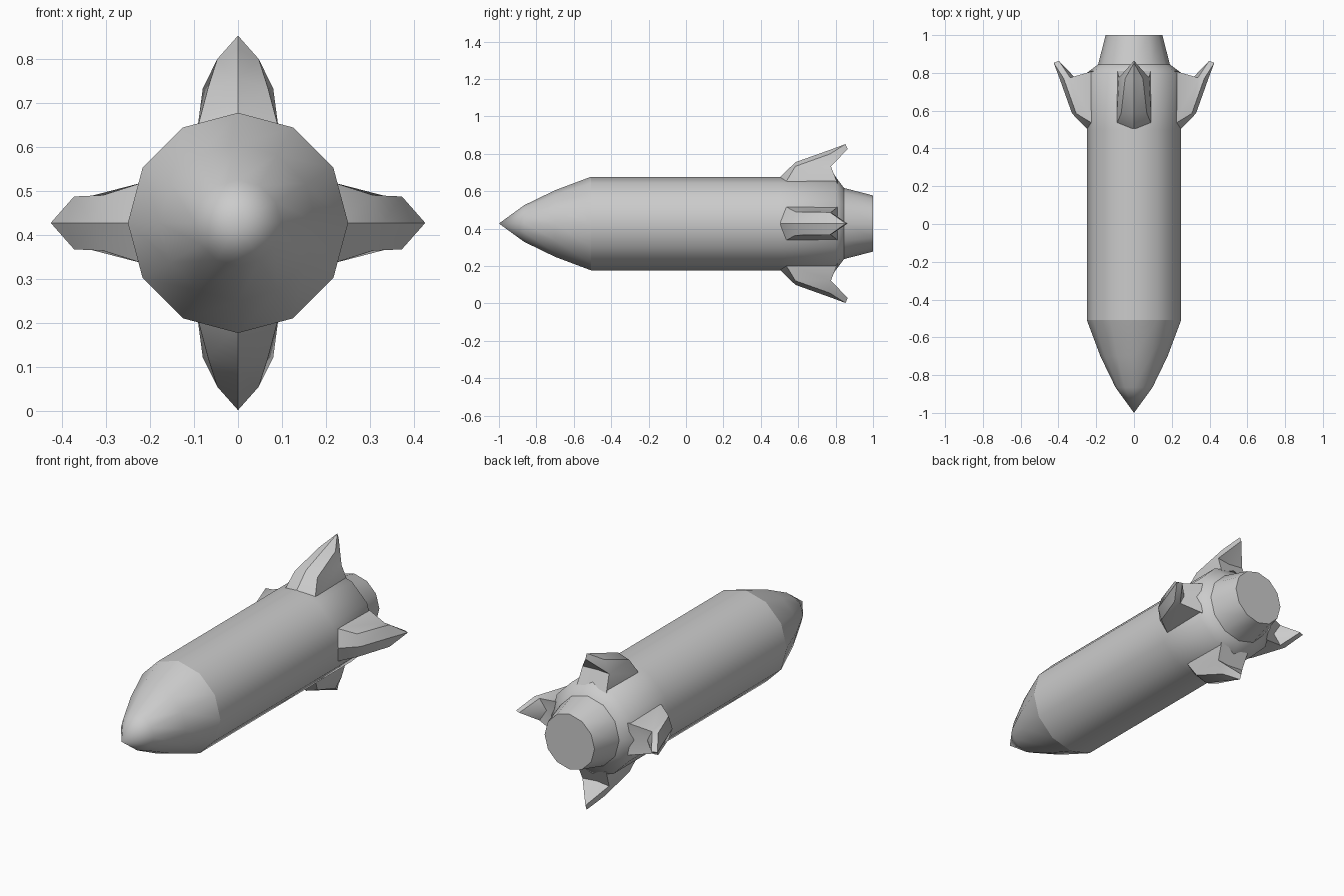
import bpy, bmesh
from math import sin, cos, pi, radians
from mathutils import Matrix, Vector

if "Cube" in bpy.data.objects:
    bpy.data.objects.remove(bpy.data.objects["Cube"])

AXIS_Z = 0.427
SIDES = 12


def finish(name, bm, angle):
    bmesh.ops.recalc_face_normals(bm, faces=bm.faces)
    mesh = bpy.data.meshes.new(name)
    bm.to_mesh(mesh)
    bm.free()
    ob = bpy.data.objects.new(name, mesh)
    bpy.context.collection.objects.link(ob)
    bpy.ops.object.select_all(action='DESELECT')
    bpy.context.view_layer.objects.active = ob
    ob.select_set(True)
    bpy.ops.object.shade_smooth_by_angle(angle=radians(angle))
    return ob


def lathe(name, profile, angle, cap_end=False):
    """Revolve (y, radius) points around the long axis."""
    bm = bmesh.new()
    rings = []
    for y, r in profile:
        if r == 0:
            rings.append([bm.verts.new((0, y, AXIS_Z))] * SIDES)
        else:
            rings.append([bm.verts.new((r * sin(2 * pi * i / SIDES), y,
                                        AXIS_Z + r * cos(2 * pi * i / SIDES)))
                          for i in range(SIDES)])
    for a, b in zip(rings, rings[1:]):
        for i in range(SIDES):
            j = (i + 1) % SIDES
            bm.faces.new(list(dict.fromkeys((a[i], a[j], b[j], b[i]))))
    if cap_end:
        bm.faces.new(rings[-1])
    finish(name, bm, angle)


def fin(name, turn, mid_w, shoulder_w, under_w, under_r):
    """Crowned, swept fin with a hooked rear edge; half is built and mirrored."""
    pts = {
        # centre line
        'c0': (0, 0.49, 0.235), 'c1': (0, 0.585, 0.328), 'c2': (0, 0.77, 0.394),
        'tip': (0, 0.853, 0.425), 'low': (0, 0.864, 0.398),
        'c5': (0, 0.765, 0.303), 'c6': (0, 0.81, 0.235),
        # side edge
        'e0': (0.092, 0.53, 0.215), 'e1': (mid_w, 0.585, 0.306),
        'e2': (shoulder_w, 0.77, 0.372), 'e5': (under_w, 0.775, under_r),
        'e6': (0.088, 0.81, 0.215),
    }
    faces = ['c0 e0 e1 c1', 'c1 e1 e2 c2', 'c2 e2 tip', 'e2 e5 low tip',
             'low e5 c5', 'c5 e5 e6 c6', 'e0 e6 e5 e1', 'e1 e5 e2', 'c0 c6 e6 e0']
    bm = bmesh.new()
    rot = Matrix.Translation((0, 0, AXIS_Z)) @ Matrix.Rotation(turn, 4, 'Y')
    for side in (1, -1):
        v = {k: bm.verts.new(rot @ Vector((x * side, y, r)))
             for k, (x, y, r) in pts.items()}
        for f in faces:
            bm.faces.new([v[k] for k in f.split()])
    bmesh.ops.remove_doubles(bm, verts=bm.verts, dist=1e-4)
    finish(name, bm, 35)


# hull
lathe('nose_cone', [(-1, 0), (-0.865, 0.098), (-0.70, 0.178), (-0.508, 0.25)], 45)
lathe('body_tube', [(-0.508, 0.25), (0.5, 0.25), (0.80, 0.25), (0.845, 0.19)], 60)
lathe('engine_nozzle', [(0.845, 0.19), (1, 0.15)], 40, cap_end=True)

# fins: upright pair is wider at the root, level pair keeps an even width
for label, turn in (('top', 0), ('bottom', pi)):
    fin(label + '_fin', turn, 0.068, 0.047, 0.08, 0.305)
for label, turn in (('right', pi / 2), ('left', -pi / 2)):
    fin(label + '_fin', turn, 0.063, 0.06, 0.06, 0.338)
